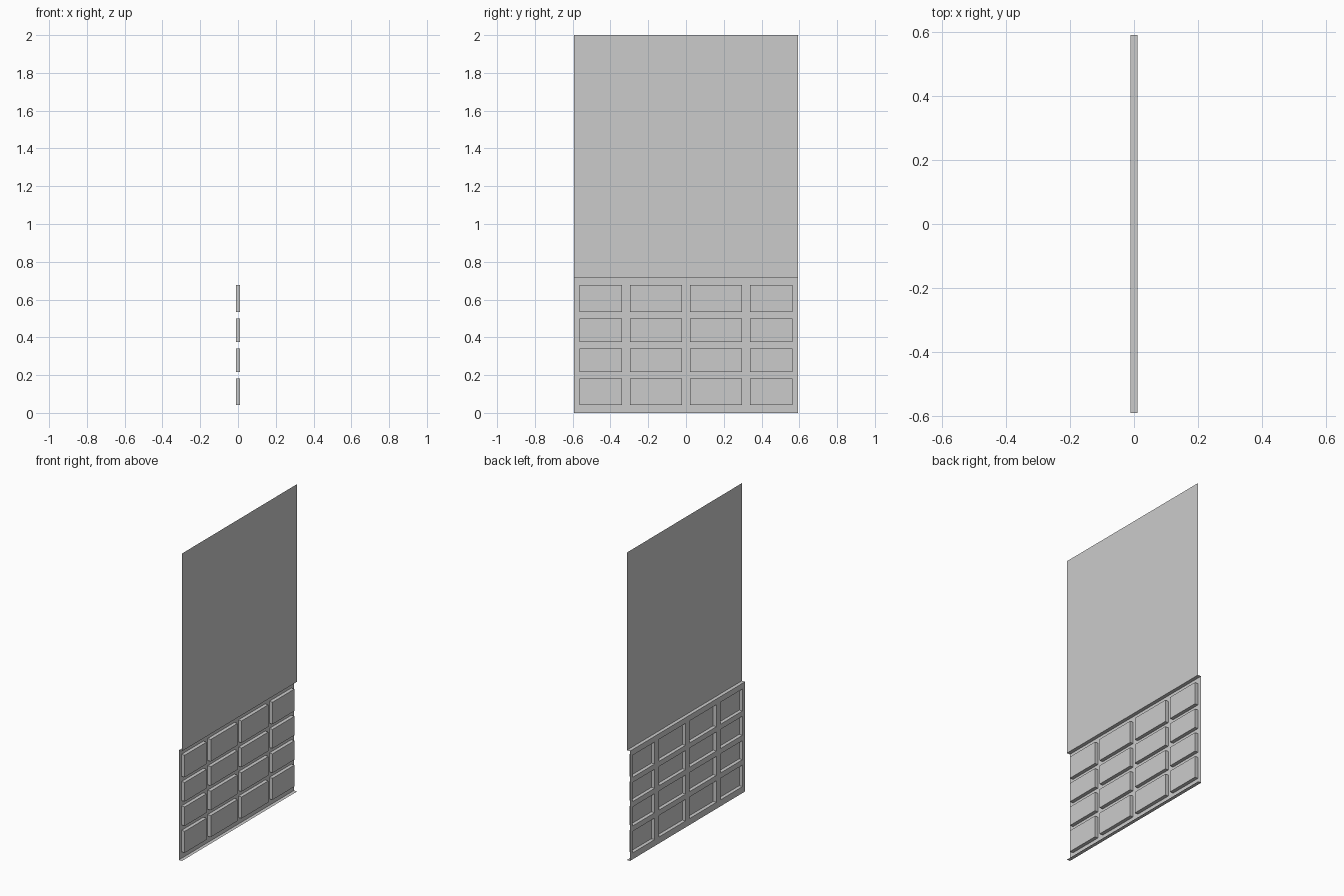
import bpy, bmesh

if "Cube" in bpy.data.objects:
    bpy.data.objects.remove(bpy.data.objects["Cube"])

D = 0.0115          # half depth of the folded sheet
W = 0.592           # half width
H = 0.714           # height of the panelled part
YS = [-W, -0.564, -0.339, -0.296, -0.021, 0.021, 0.296, 0.339, 0.564, W]
ZS = [0, 0.042, 0.182, 0.217, 0.341, 0.376, 0.5, 0.534, 0.677, H]


def make(name, quads):
    bm = bmesh.new()
    for q in quads:
        bm.faces.new([bm.verts.new(p) for p in q])
    bmesh.ops.remove_doubles(bm, verts=bm.verts, dist=1e-5)
    bmesh.ops.recalc_face_normals(bm, faces=bm.faces)
    # keep the broad faces turned towards +x
    if sum(f.normal.x * f.calc_area() for f in bm.faces) < 0:
        bmesh.ops.reverse_faces(bm, faces=bm.faces)
    me = bpy.data.meshes.new(name)
    bm.to_mesh(me)
    bm.free()
    ob = bpy.data.objects.new(name, me)
    bpy.context.collection.objects.link(ob)
    return ob


def upright(x, y0, y1, z0, z1):
    return [(x, y0, z0), (x, y1, z0), (x, y1, z1), (x, y0, z1)]


# upper flat sheet
make("upper_sheet", [upright(D, -W, W, H, 2)])

# lower sheet: lattice set back at -x, pressed panels flush with the upper sheet
quads = []
for i, (y0, y1) in enumerate(zip(YS, YS[1:])):
    # folded ledges along the top and bottom
    for z in (0, H):
        quads.append([(-D, y0, z), (-D, y1, z), (D, y1, z), (D, y0, z)])
    for j, (z0, z1) in enumerate(zip(ZS, ZS[1:])):
        pressed = i % 2 and j % 2
        quads.append(upright(D if pressed else -D, y0, y1, z0, z1))
        if pressed:
            ring = [(y0, z0), (y1, z0), (y1, z1), (y0, z1)]
            for (ya, za), (yb, zb) in zip(ring, ring[1:] + ring[:1]):
                quads.append([(-D, ya, za), (-D, yb, zb), (D, yb, zb), (D, ya, za)])
make("lower_pressed_panels", quads)
